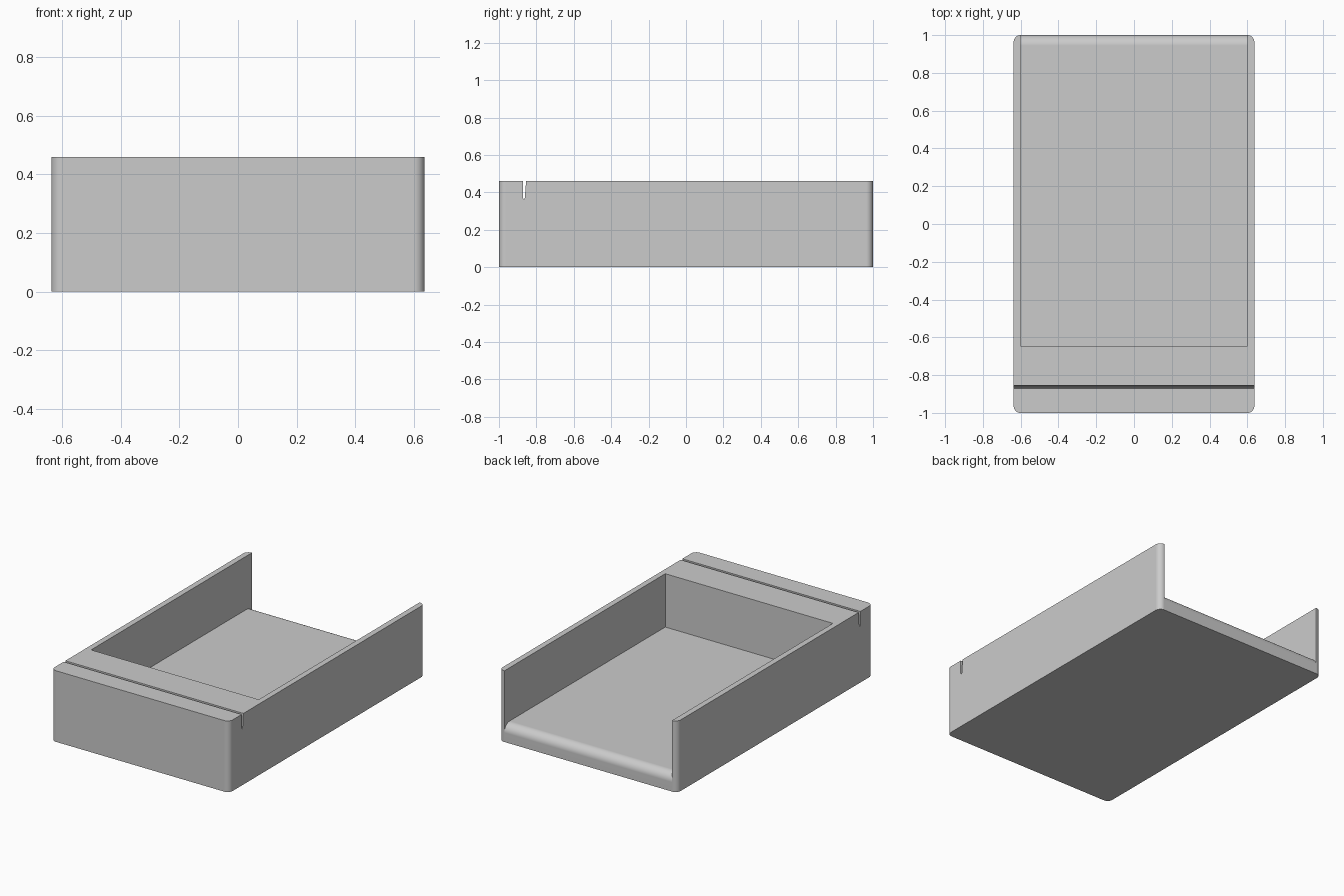
import bpy
import bmesh
import math
from mathutils import Vector

cube = bpy.data.objects.get("Cube")
if cube:
    bpy.data.objects.remove(cube, do_unlink=True)

HALF_W, HALF_L, HEIGHT = 0.637, 1.0, 0.46
CORNER = 0.036                    # outer vertical corner radius
INNER_W, FRONT_Y, FLOOR = 0.6, -0.645, 0.115
LIP = 0.055                       # rounding of the open back edge of the floor

grey = bpy.data.materials.new("plain grey")
grey.diffuse_color = (0.6, 0.6, 0.6, 1)
grey.use_nodes = True
grey.node_tree.nodes["Principled BSDF"].inputs["Base Color"].default_value = (0.6, 0.6, 0.6, 1)


def prism(name, points, direction):
    """Extrude a closed outline along a direction into a solid."""
    bm = bmesh.new()
    face = bm.faces.new([bm.verts.new(p) for p in points])
    out = bmesh.ops.extrude_face_region(bm, geom=[face])
    moved = [v for v in out["geom"] if isinstance(v, bmesh.types.BMVert)]
    bmesh.ops.translate(bm, verts=moved, vec=Vector(direction))
    bmesh.ops.recalc_face_normals(bm, faces=bm.faces)
    mesh = bpy.data.meshes.new(name)
    bm.to_mesh(mesh)
    bm.free()
    mesh.materials.append(grey)
    obj = bpy.data.objects.new(name, mesh)
    bpy.context.collection.objects.link(obj)
    return obj


def arc(cx, cy, r, start, end, steps=12):
    for i in range(steps + 1):
        a = math.radians(start + (end - start) * i / steps)
        yield cx + r * math.cos(a), cy + r * math.sin(a)


# Solid block with rounded vertical corners
outline = []
for k, (sx, sy) in enumerate([(1, 1), (-1, 1), (-1, -1), (1, -1)]):
    outline += [(x, y, 0) for x, y in arc(sx * (HALF_W - CORNER), sy * (HALF_L - CORNER),
                                         CORNER, 90 * k, 90 * k + 90)]
body = prism("tray_body", outline, (0, 0, HEIGHT))

# Open-backed recess whose floor rolls over at the back edge
recess = [(FRONT_Y, 0.6), (FRONT_Y, FLOOR)]
recess += list(arc(HALF_L - LIP, FLOOR - LIP, LIP, 90, 0))
recess += [(1.1, FLOOR - LIP), (1.1, 0.6)]
recess_cutter = prism("recess_cutter", [(-INNER_W, y, z) for y, z in recess], (2 * INNER_W, 0, 0))

# Narrow slot across the front, leaning open on its rear side
slot = [(-0.872, 0.5), (-0.872, 0.369), (-0.869, 0.365), (-0.865, 0.365), (-0.862, 0.369),
        (-0.855, HEIGHT), (-0.855, 0.5)]
slot_cutter = prism("slot_cutter", [(-0.8, y, z) for y, z in slot], (1.6, 0, 0))

bpy.ops.object.select_all(action="DESELECT")
body.select_set(True)
bpy.context.view_layer.objects.active = body
for cutter in (recess_cutter, slot_cutter):
    cut = body.modifiers.new(cutter.name, "BOOLEAN")
    cut.operation = "DIFFERENCE"
    cut.solver = "EXACT"
    cut.object = cutter
    bpy.ops.object.modifier_apply(modifier=cut.name)
    bpy.data.objects.remove(cutter, do_unlink=True)

# Smooth the roundings while the flat faces stay flat
bpy.ops.object.shade_smooth_by_angle(angle=math.radians(30))
weighted = body.modifiers.new("Weighted normals", "WEIGHTED_NORMAL")
weighted.keep_sharp = True
